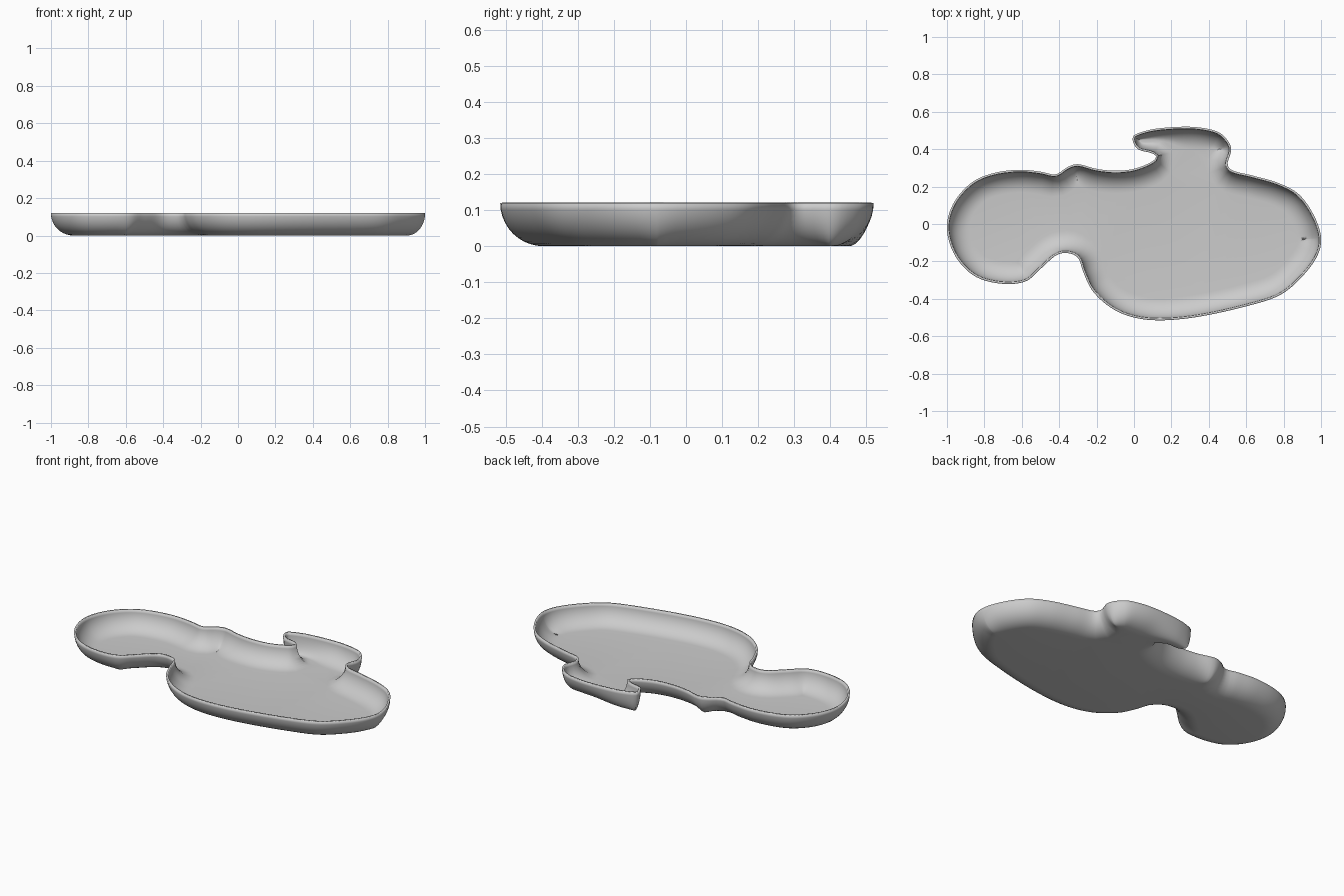
import bpy, bmesh, math
from mathutils import Vector

if "Cube" in bpy.data.objects:
    bpy.data.objects.remove(bpy.data.objects["Cube"])

HEIGHT, INSET, WALL = 0.12, 0.12, 0.011

# rim outline, counter-clockwise from the right end
RIM = [(1, -.07), (.96, .05), (.88, .16), (.77, .22), (.63, .26), (.53, .285), (.50, .32),
       (.52, .40), (.49, .46), (.43, .50), (.30, .52), (.12, .51), (.01, .48), (-.008, .45),
       (.02, .40), (.09, .38), (.12, .36), (.09, .33), (0, .295), (-.1, .285), (-.2, .295),
       (-.3, .32), (-.36, .302), (-.42, .265), (-.5, .28), (-.62, .29), (-.76, .27),
       (-.87, .22), (-.96, .12), (-1, 0), (-.98, -.12), (-.92, -.22), (-.83, -.29),
       (-.7, -.32), (-.58, -.307), (-.5, -.24), (-.42, -.17), (-.36, -.155), (-.30, -.18),
       (-.27, -.26), (-.22, -.36), (-.12, -.45), (0, -.5), (.15, -.515), (.35, -.495),
       (.6, -.44), (.78, -.38), (.9, -.28), (.98, -.17)]


def smooth_loop(pts, steps, spacing):
    """Closed Catmull-Rom curve, resampled evenly."""
    p = [Vector(q) for q in pts]
    n, out = len(p), []
    for i in range(n):
        a, b, c, d = p[i - 1], p[i], p[(i + 1) % n], p[(i + 2) % n]
        for k in range(steps):
            t = k / steps
            out.append(.5 * (2 * b + (c - a) * t + (2 * a - 5 * b + 4 * c - d) * t * t
                             + (3 * b - a - 3 * c + d) * t ** 3))
    even, run = [out[0]], 0
    for i in range(1, len(out)):
        run += (out[i] - out[i - 1]).length
        if run >= spacing:
            even.append(out[i])
            run = 0
    return even


def blur(vals, times):
    for _ in range(times):
        n = len(vals)
        vals = [(vals[i - 1] + 2 * vals[i] + vals[(i + 1) % n]) / 4 for i in range(n)]
    return vals


rim = smooth_loop(RIM, 20, .02)
n = len(rim)
normals = []
for i in range(n):
    t = (rim[(i + 1) % n] - rim[i - 1]).normalized()
    normals.append(Vector((-t.y, t.x)))

# inward reach of the wall, limited where the outline is narrow
reach = []
for p, nv in zip(rim, normals):
    r = INSET
    for q in rim:
        along = nv.dot(q - p)
        if along > 1e-5:
            r = min(r, .85 * (q - p).length_squared / (2 * along))
    reach.append(r)
reach = blur(reach, 3)

# rounded wall rings from rim to floor, then the flat floor
bm = bmesh.new()
rings = []
LEVELS = 10
for k in range(LEVELS + 1):
    a = math.pi / 2 * k / LEVELS
    rings.append([bm.verts.new((*(p + nv * d * (1 - math.cos(a))), HEIGHT * (1 - math.sin(a))))
                  for p, nv, d in zip(rim, normals, reach)])
for u, l in zip(rings, rings[1:]):
    for i in range(n):
        j = (i + 1) % n
        bm.faces.new((u[j], u[i], l[i], l[j]))
floor = bm.faces.new(rings[-1][::-1])
bmesh.ops.triangulate(bm, faces=[floor])

mesh = bpy.data.meshes.new("tray_shell")
bm.to_mesh(mesh)
bm.free()
tray = bpy.data.objects.new("tray_shell", mesh)
bpy.context.collection.objects.link(tray)

grey = bpy.data.materials.new("light grey")
grey.diffuse_color = (.6, .6, .6, 1)
grey.use_nodes = True
grey.node_tree.nodes["Principled BSDF"].inputs["Base Color"].default_value = grey.diffuse_color
mesh.materials.append(grey)

# thin sheet thickness towards the inside
sol = tray.modifiers.new("thickness", 'SOLIDIFY')
sol.thickness = WALL
sol.offset = -1

bpy.context.view_layer.objects.active = tray
tray.select_set(True)
bpy.ops.object.shade_smooth_by_angle(angle=math.radians(50))
